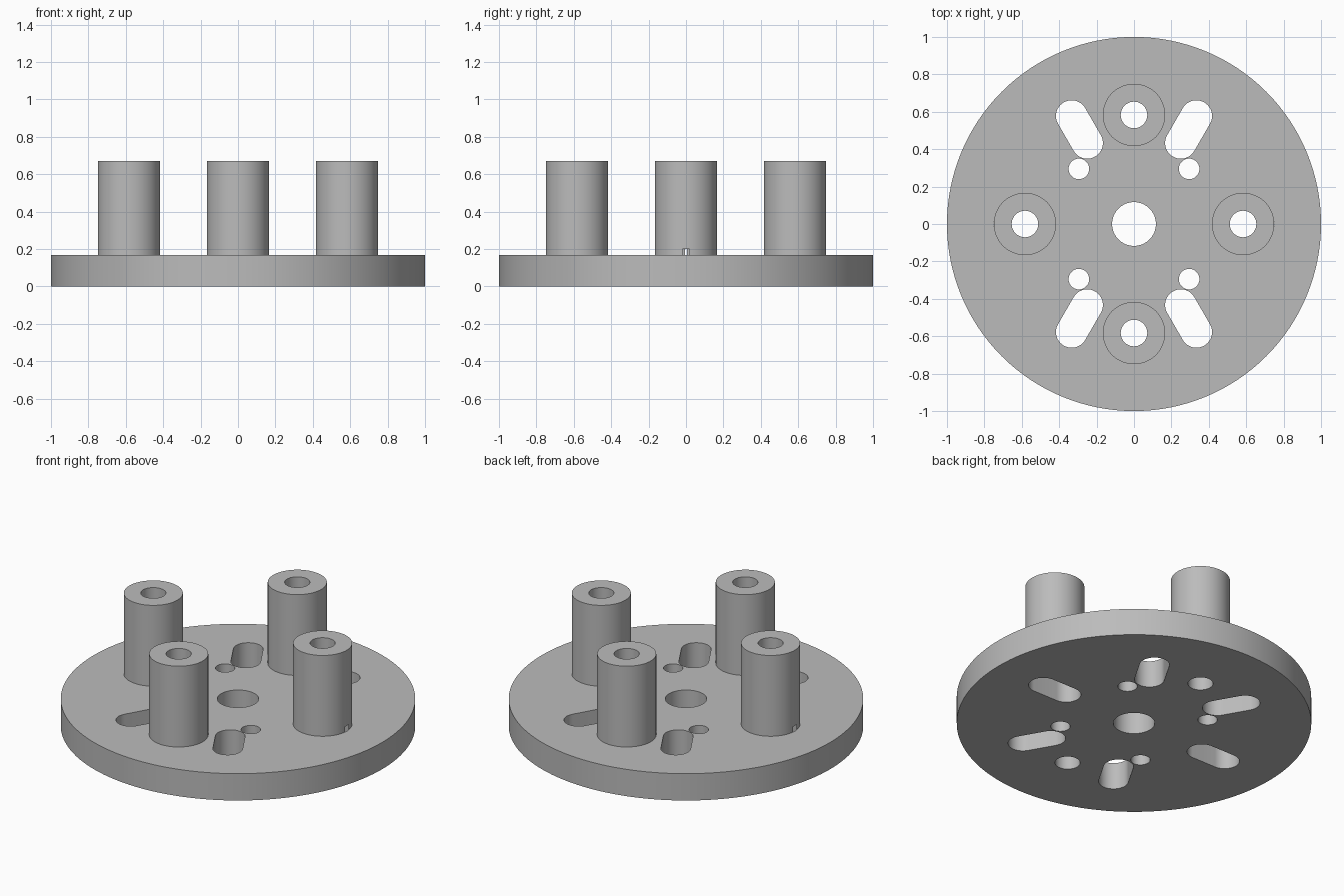
import bpy, bmesh
from math import sin, cos, pi, radians

if "Cube" in bpy.data.objects:
    bpy.data.objects.remove(bpy.data.objects["Cube"])

PLATE_T, TOP = 0.167, 0.67
POST_ORBIT, SLOT_IN, SLOT_OUT = 0.583, 0.5, 0.667

grey = bpy.data.materials.new("plain_grey")
grey.diffuse_color = (0.5, 0.5, 0.5, 1)
grey.use_nodes = True
grey.node_tree.nodes["Principled BSDF"].inputs["Base Color"].default_value = (0.5, 0.5, 0.5, 1)


def polar(r, a):
    return r * cos(a), r * sin(a)


def circle(r, n, centre=(0, 0)):
    return [(centre[0] + r * cos(2 * pi * i / n), centre[1] + r * sin(2 * pi * i / n))
            for i in range(n)]


def slot(r, angle, n=24):
    """Rounded radial slot outline at the given angle."""
    pts = []
    for dist, start in ((SLOT_OUT, -pi / 2), (SLOT_IN, pi / 2)):
        cx, cy = polar(dist, angle)
        for i in range(n + 1):
            a = angle + start + pi * i / n
            pts.append((cx + r * cos(a), cy + r * sin(a)))
    return pts


def prisms(name, outlines, z0, z1):
    """One object holding an upright prism for every outline."""
    bm = bmesh.new()
    for pts in outlines:
        low = [bm.verts.new((x, y, z0)) for x, y in pts]
        high = [bm.verts.new((x, y, z1)) for x, y in pts]
        bm.faces.new(low[::-1])
        bm.faces.new(high)
        for i in range(len(pts)):
            j = (i + 1) % len(pts)
            bm.faces.new((low[i], low[j], high[j], high[i]))
    mesh = bpy.data.meshes.new(name)
    bm.to_mesh(mesh)
    bm.free()
    mesh.materials.append(grey)
    obj = bpy.data.objects.new(name, mesh)
    bpy.context.collection.objects.link(obj)
    return obj


quarter = [radians(90 * i) for i in range(4)]
post_centres = [polar(POST_ORBIT, a) for a in quarter]

# Round base plate and its four hollow posts
plate = prisms("plate_with_posts", [circle(1, 128)], 0, PLATE_T)
posts = prisms("posts", [circle(0.1667, 64, c) for c in post_centres], 0.05, TOP)

# Through holes: centre bore, post bores and four small holes
bores = [circle(0.117, 64)]
bores += [circle(0.071, 48, c) for c in post_centres]
bores += [circle(0.055, 40, polar(0.4167, a + pi / 4)) for a in quarter]
holes = prisms("hole_cutters", bores, -0.1, TOP + 0.1)

# Six radial slots, reaching slightly into the foot of the side posts
slots = prisms("slot_cutters", [slot(0.0838, radians(60 * i)) for i in range(6)], -0.1, 0.2)

helpers = [(posts, 'UNION'), (slots, 'DIFFERENCE'), (holes, 'DIFFERENCE')]
for helper, operation in helpers:
    helper.hide_render = True
    mod = plate.modifiers.new(helper.name, 'BOOLEAN')
    mod.operation = operation
    mod.solver = 'EXACT'
    mod.object = helper

# Bake the booleans and drop the helpers
bpy.context.view_layer.update()
result = bpy.data.meshes.new_from_object(
    plate.evaluated_get(bpy.context.evaluated_depsgraph_get()))
plate.modifiers.clear()
plate.data = result
for helper, _ in helpers:
    bpy.data.objects.remove(helper)

# Smooth walls with crisp rims
bpy.ops.object.select_all(action='DESELECT')
plate.select_set(True)
bpy.context.view_layer.objects.active = plate
bpy.ops.object.shade_smooth_by_angle(angle=radians(30))
